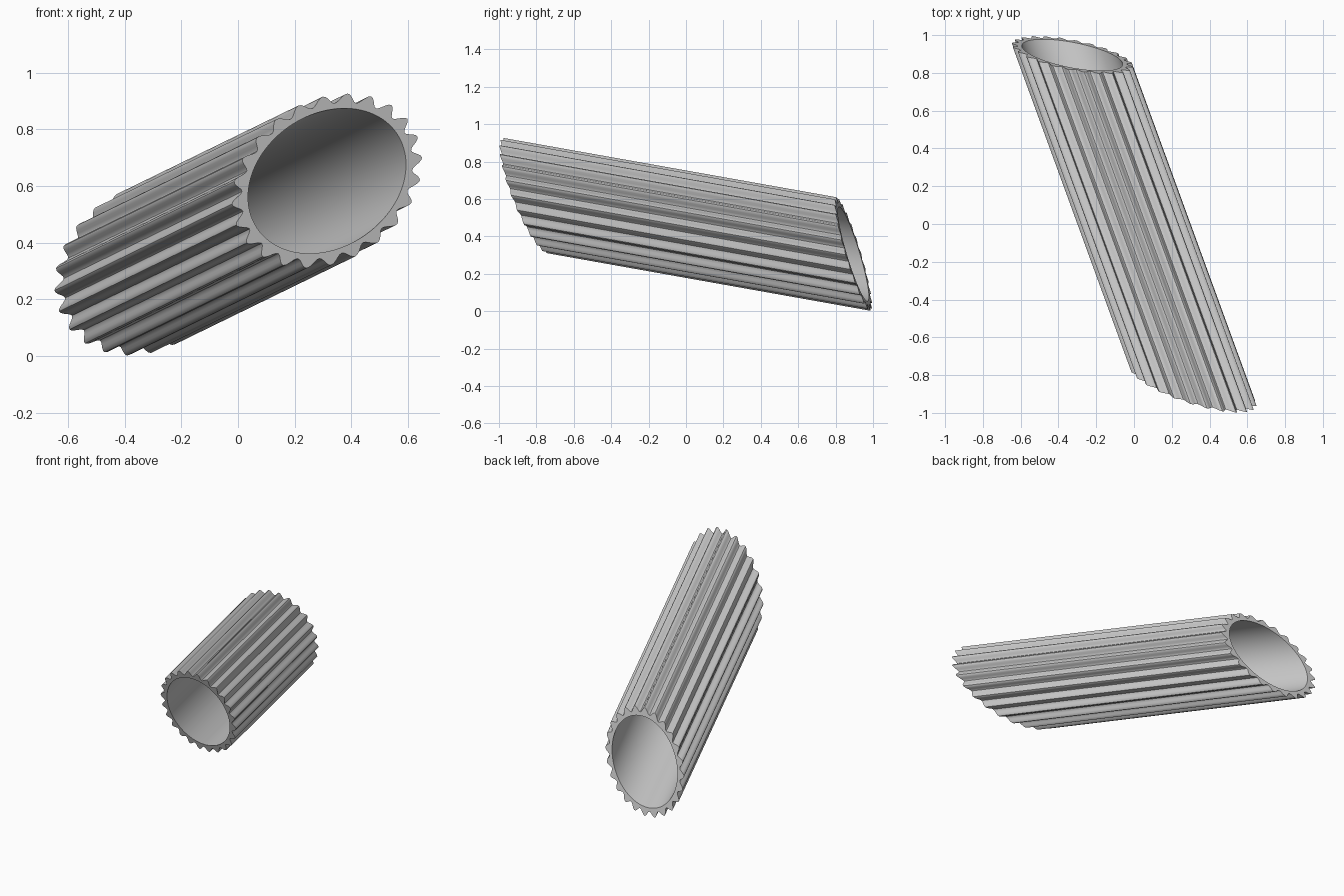
import bpy, bmesh, math
from mathutils import Vector

if "Cube" in bpy.data.objects:
    bpy.data.objects.remove(bpy.data.objects["Cube"])

RIDGES, STEPS = 24, 10
N = RIDGES * STEPS
R_PEAK, R_VALLEY, R_IN = 0.283, 0.254, 0.235

# tube axis through the middle of the model
centre = Vector((0, 0, 0.465))
axis = Vector((-0.365, 1, -0.178)).normalized()

# one ridge lies on the topmost point of the front rim
top = Vector((0.39, -0.985, 0.93)) - centre
u = (top - axis * top.dot(axis)).normalized()
v = axis.cross(u)

# slanted end cuts: a point on the axis and the plane normal
front_cut = (centre + axis * (-0.86 / axis.y), Vector((0.230, 1, 0.323)))
back_cut = (centre + axis * (0.895 / axis.y), Vector((0.135, 1, 0.272)))


def ring(bm, radius, cut):
    """Cross-section swept along the axis onto a slanted cut plane."""
    point, normal = cut
    verts = []
    for i in range(N):
        a = 2 * math.pi * i / N
        p = centre + (u * math.cos(a) + v * math.sin(a)) * radius(a)
        t = (point - p).dot(normal) / axis.dot(normal)
        verts.append(bm.verts.new(p + axis * t))
    return verts


def ridged(a):
    return R_VALLEY + (R_PEAK - R_VALLEY) * (0.5 + 0.5 * math.cos(RIDGES * a))


def plain(a):
    return R_IN


# ridged tube: outer wall, back rim, bore, front rim
bm = bmesh.new()
loops = [ring(bm, ridged, front_cut), ring(bm, ridged, back_cut),
         ring(bm, plain, back_cut), ring(bm, plain, front_cut)]
for k in range(4):
    a, b = loops[k], loops[(k + 1) % 4]
    for i in range(N):
        j = (i + 1) % N
        bm.faces.new((a[i], a[j], b[j], b[i]))
bmesh.ops.recalc_face_normals(bm, faces=bm.faces)
mesh = bpy.data.meshes.new("ridged_tube")
bm.to_mesh(mesh)
bm.free()

tube = bpy.data.objects.new("ridged_tube", mesh)
bpy.context.collection.objects.link(tube)
bpy.context.view_layer.objects.active = tube
tube.select_set(True)
bpy.ops.object.shade_smooth_by_angle(angle=math.radians(35))
